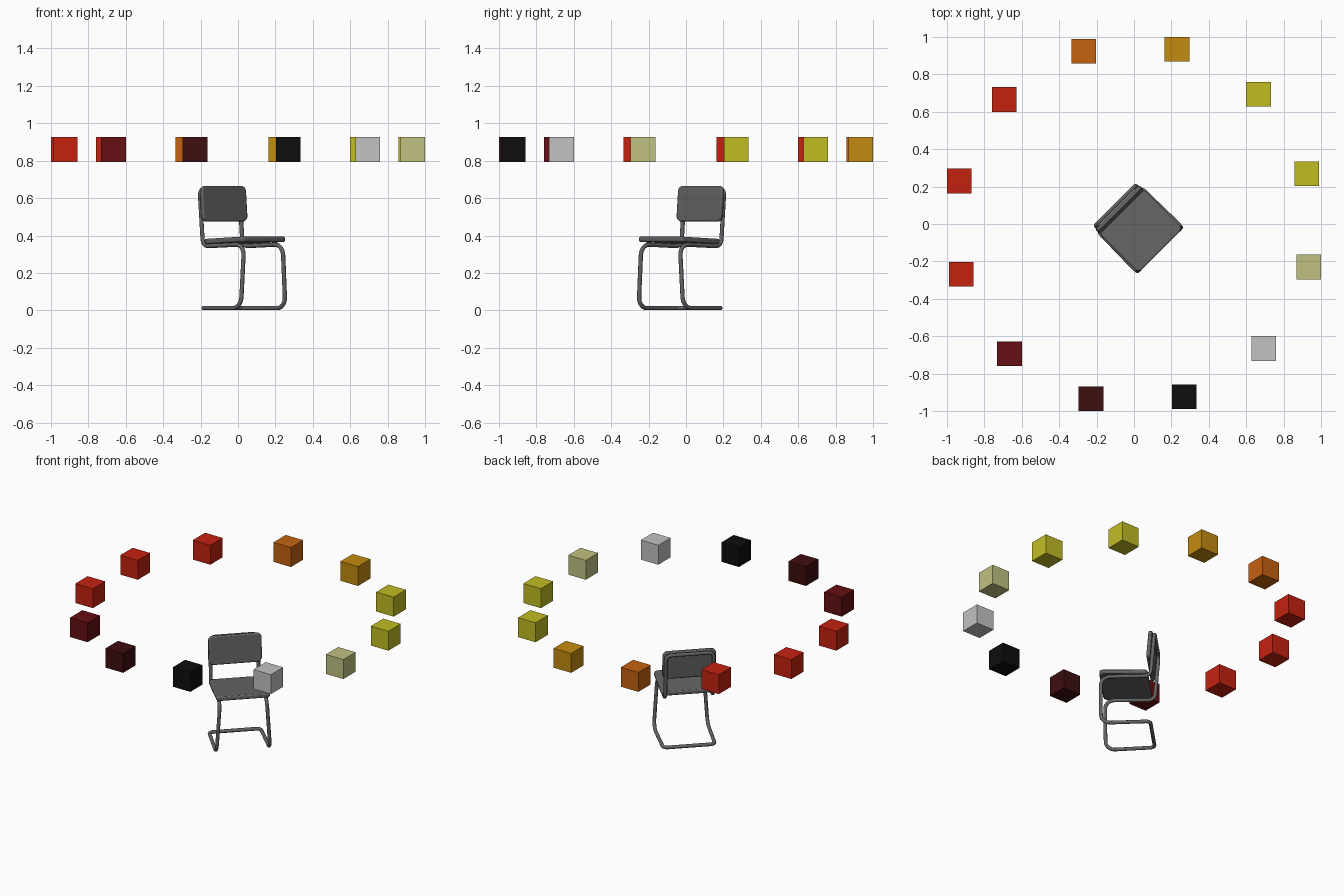
import bpy, bmesh, math
from mathutils import Vector, Matrix

default = bpy.data.objects.get("Cube")
if default:
    bpy.data.objects.remove(default, do_unlink=True)

TURN = Matrix.Rotation(math.radians(45), 4, "Z")  # the chair stands turned by an eighth


def material(name, hex_colour):
    srgb = [int(hex_colour[i:i + 2], 16) / 255 for i in (0, 2, 4)]
    colour = [c / 12.92 if c <= 0.04045 else ((c + 0.055) / 1.055) ** 2.4 for c in srgb] + [1]
    mat = bpy.data.materials.new(name)
    mat.use_nodes = True
    mat.diffuse_color = colour
    mat.node_tree.nodes["Principled BSDF"].inputs["Base Color"].default_value = colour
    return mat


def add(name, data, mat, matrix=Matrix()):
    obj = bpy.data.objects.new(name, data)
    bpy.context.collection.objects.link(obj)
    obj.matrix_world = matrix
    data.materials.append(mat)
    return obj


def box_bmesh(size):
    bm = bmesh.new()
    bmesh.ops.create_cube(bm, size=1)
    bmesh.ops.scale(bm, vec=size, verts=bm.verts)
    return bm


def to_mesh(bm, name):
    mesh = bpy.data.meshes.new(name)
    bm.to_mesh(mesh)
    bm.free()
    return mesh


def pad(name, size, axis, corner, matrix, mat):
    """Cushion with rounded corners around one axis and softened rims."""
    bm = box_bmesh(size)
    edges = [e for e in bm.edges
             if abs((e.verts[0].co - e.verts[1].co).normalized()[axis]) > 0.9]
    bmesh.ops.bevel(bm, geom=edges, offset=corner, segments=5, profile=0.5, affect="EDGES")
    obj = add(name, to_mesh(bm, name), mat, TURN @ matrix)
    rim = obj.modifiers.new("soft_rim", "BEVEL")
    rim.width, rim.segments, rim.limit_method = 0.007, 2, "ANGLE"
    bpy.ops.object.select_all(action="DESELECT")
    obj.select_set(True)
    bpy.context.view_layer.objects.active = obj
    bpy.ops.object.shade_smooth_by_angle(angle=math.radians(40))


def rounded_loop(corners, steps=7):
    """Closed path whose corners are replaced by smooth bends."""
    path = []
    for i, (p, r) in enumerate(corners):
        p = Vector(p)
        a = p + (Vector(corners[i - 1][0]) - p).normalized() * r
        b = p + (Vector(corners[(i + 1) % len(corners)][0]) - p).normalized() * r
        w = 0.75  # weight that makes the bend nearly circular
        for k in range(steps + 1):
            t = k / steps
            c0, c1, c2 = (1 - t) ** 2, 2 * w * t * (1 - t), t * t
            path.append((a * c0 + p * c1 + b * c2) / (c0 + c1 + c2))
    return path


# Tubular frame: one continuous loop, described by its left half and mirrored
grey = material("chair_grey", "646464")
half = [((0.162, 0.115, 0.012), 0.03),    # rear floor corner
        ((0.168, -0.19, 0.012), 0.06),    # foot of front leg
        ((0.146, -0.192, 0.353), 0.06),   # knee under the seat
        ((0.15, 0.115, 0.342), 0.04),     # bend up to the back
        ((0.15, 0.14, 0.648), 0.035)]     # top of the back
mirrored = [((-x, y, z), r) for (x, y, z), r in reversed(half)]
points = rounded_loop(half + mirrored)
curve = bpy.data.curves.new("tube_frame", "CURVE")
curve.dimensions = "3D"
curve.bevel_depth = 0.0115
curve.bevel_resolution = 3
spline = curve.splines.new("POLY")
spline.points.add(len(points) - 1)
for sp, co in zip(spline.points, points):
    sp.co = (*co, 1)
spline.use_cyclic_u = True
spline.use_smooth = True
add("tube_frame", curve, grey, TURN)

# Cushions
pad("seat", (0.336, 0.3, 0.028), 2, 0.025,
    Matrix.Translation((0, -0.052, 0.374)) @ Matrix.Rotation(math.radians(-2.5), 4, "X"), grey)
pad("backrest", (0.334, 0.024, 0.19), 1, 0.03,
    Matrix.Translation((0, 0.109, 0.57)) @ Matrix.Rotation(math.radians(-4.5), 4, "X"), grey)

# Ring of floating cubes, anticlockwise
red = material("red", "C42210")
yellow = material("yellow", "C0BC24")
ring = [yellow, yellow, material("amber", "C48B10"), material("orange", "C46210"),
        red, red, red, material("maroon", "660F12"), material("dark_maroon", "3E0E10"),
        material("black", "0D0D0D"), material("light_grey", "C2C2C2"),
        material("pale_yellow", "C1C182")]
RADIUS, SIZE = 0.962, 0.132
for i, mat in enumerate(ring):
    angle = math.radians(16.2 + 30 * i)
    spot = (RADIUS * math.cos(angle), RADIUS * math.sin(angle), 0.86)
    name = f"ring_cube_{i + 1}"
    add(name, to_mesh(box_bmesh((SIZE,) * 3), name), mat, Matrix.Translation(spot))
